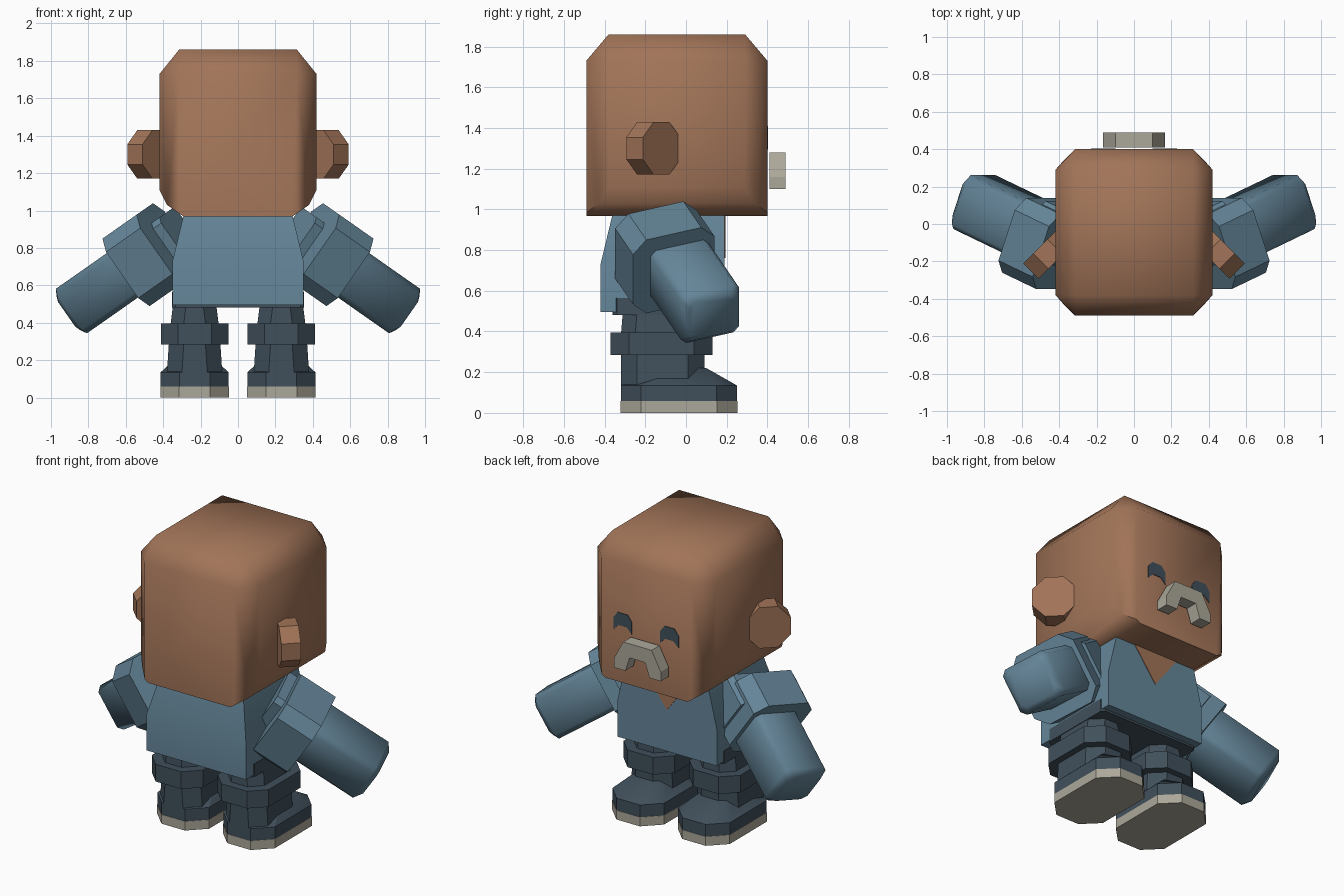
import bpy, bmesh, math
from mathutils import Vector as V

if "Cube" in bpy.data.objects:
    bpy.data.objects.remove(bpy.data.objects["Cube"])

X, Y, Z = V((1, 0, 0)), V((0, 1, 0)), V((0, 0, 1))


def mat(name, col):
    m = bpy.data.materials.new(name)
    m.diffuse_color = (*col, 1)
    m.use_nodes = True
    m.node_tree.nodes["Principled BSDF"].inputs["Base Color"].default_value = m.diffuse_color
    return m


SKIN = mat("brown_skin", (0.36, 0.175, 0.098))
BLUE = mat("blue_shirt", (0.128, 0.235, 0.315))
DARK = mat("dark_slate", (0.052, 0.079, 0.105))
GREY = mat("warm_grey", (0.41, 0.39, 0.32))


def finish(bm, name, m, angle):
    bmesh.ops.recalc_face_normals(bm, faces=bm.faces)
    me = bpy.data.meshes.new(name)
    bm.to_mesh(me)
    bm.free()
    me.materials.append(m)
    ob = bpy.data.objects.new(name, me)
    bpy.context.collection.objects.link(ob)
    bpy.ops.object.select_all(action='DESELECT')
    bpy.context.view_layer.objects.active = ob
    ob.select_set(True)
    bpy.ops.object.shade_smooth_by_angle(angle=math.radians(angle))
    return ob


def hull(name, pts, m, angle=30):
    """Convex solid around a set of points."""
    bm = bmesh.new()
    for p in pts:
        bm.verts.new(p)
    r = bmesh.ops.convex_hull(bm, input=bm.verts)
    junk = {g for g in r["geom_interior"] + r["geom_unused"] if isinstance(g, bmesh.types.BMVert)}
    bmesh.ops.delete(bm, geom=list(junk), context='VERTS')
    bmesh.ops.dissolve_limit(bm, angle_limit=math.radians(1), verts=bm.verts, edges=bm.edges)
    return finish(bm, name, m, angle)


def ring(c, hu, hv, ch, u=X, v=Y):
    """Rectangle with cut corners around c."""
    c = V(c)
    return [c + u * a * su + v * b * sv
            for su in (-1, 1) for sv in (-1, 1)
            for a, b in ((hu - ch, hv), (hu, hv - ch))]


def plate(name, outline, y0, y1, m):
    """Outline in x and z, extruded along y."""
    bm = bmesh.new()
    f = bm.faces.new([bm.verts.new((x, y0, z)) for x, z in outline])
    r = bmesh.ops.extrude_face_region(bm, geom=[f])
    vs = [g for g in r["geom"] if isinstance(g, bmesh.types.BMVert)]
    bmesh.ops.translate(bm, verts=vs, vec=(0, y1 - y0, 0))
    return finish(bm, name, m, 20)


# Head: big block with cut corners and a rounded jaw
head = []
for s in (-1, 1):
    for e in (-1, 1):
        for x, y, z in ((.315, .335, 1.86), (.315, .445, 1.73), (.42, .335, 1.73),
                        (.42, .335, 1.11), (.38, .38, 1.03), (.315, .445, .985), (.29, .445, .968)):
            head.append((s * x, e * y - .045, z))
hull("head", head, SKIN, 62)

# Eyes: thick arches on the face
eye = [(-.065, -.055), (-.065, .02), (-.035, .06), (.035, .06),
       (.065, .02), (.065, -.055), (.03, -.02), (-.03, -.02)]
for side, s in (("left", -1), ("right", 1)):
    plate(side + "_eye", [(x + s * .165, z + 1.35) for x, z in eye], .395, .404, DARK)

# Moustache: thick bracket in front of the face
half = [(.165, 1.10), (.165, 1.16), (.10, 1.28)]
inner = [(.085, 1.10), (.055, 1.19)]
plate("moustache", half + [(-x, z) for x, z in half[::-1]] + [(-x, z) for x, z in inner] + inner[::-1],
      .41, .49, GREY)

# Shirt body, straight below and tapered to the neck
body = [(s * x, y, z) for s in (-1, 1) for x, y, z in
        ((.35, -.42, .495), (.35, -.42, .73), (.29, -.36, .98),
         (.35, .19, .495), (.35, .19, .73), (.29, .19, .98))]
hull("shirt", body, BLUE, 20)
plate("neck_opening", [(-.16, .975), (.16, .975), (0, .76)], .185, .194, SKIN)
hull("hips", ring((0, -.11, .482), .353, .25, .02) + ring((0, -.11, .565), .353, .25, .02), DARK)

for side, s in (("left", -1), ("right", 1)):
    # Ear: turned octagonal disc
    n, t = V((s * .707, .707, 0)), V((s * .707, -.707, 0))
    c = V((s * .50, -.12, 1.30))
    hull(side + "_ear", [p for k in (0, .115) for p in ring(c - n * k, .13, .13, .076, t, Z)], SKIN)

    # Arm axis d, cross-section axes u and v
    d = V((s * .77, .37, -.54)).normalized()
    u = V((s * .573, 0, .82)).normalized()
    v = u.cross(d).normalized()
    end = V((s * .88, .13, .47))
    hull(side + "_forearm",
         ring(end, .11, .12, .03, u, v) + ring(end - d * .035, .145, .155, .03, u, v)
         + ring(end - d * .5, .145, .155, .03, u, v), BLUE, 50)
    c = V((s * .555, -.06, .70))
    hull(side + "_sleeve", ring(c, .22, .215, .07, u, v) + ring(c - d * .24, .22, .215, .07, u, v), BLUE)
    c = V((s * .30, -.09, .87))
    hull(side + "_shoulder", ring(c, .145, .15, .03, u, v) + ring(c + d * .2, .145, .15, .03, u, v), BLUE)

    # Leg, cuff, shoe and sole
    x = s * .232
    hull(side + "_thigh", ring((x, -.12, .38), .13, .20, .07) + ring((x, -.12, .50), .115, .19, .07), DARK)
    hull(side + "_trouser_cuff",
         ring((x, -.12, .285), .18, .25, .09) + ring((x, -.12, .395), .18, .25, .09), DARK)
    hull(side + "_shin", ring((x, -.115, .10), .15, .205, .08) + ring((x, -.115, .30), .137, .205, .08), DARK)
    tongue = [(x + k * .09, y, .22) for k in (-1, 1) for y in (-.02, .10)]
    hull(side + "_shoe", ring((x, -.035, .055), .182, .285, .10)
         + ring((x, -.035, .135), .182, .285, .10) + tongue, DARK)
    hull(side + "_sole", ring((x, -.035, 0), .183, .287, .10) + ring((x, -.035, .058), .183, .287, .10), GREY)
